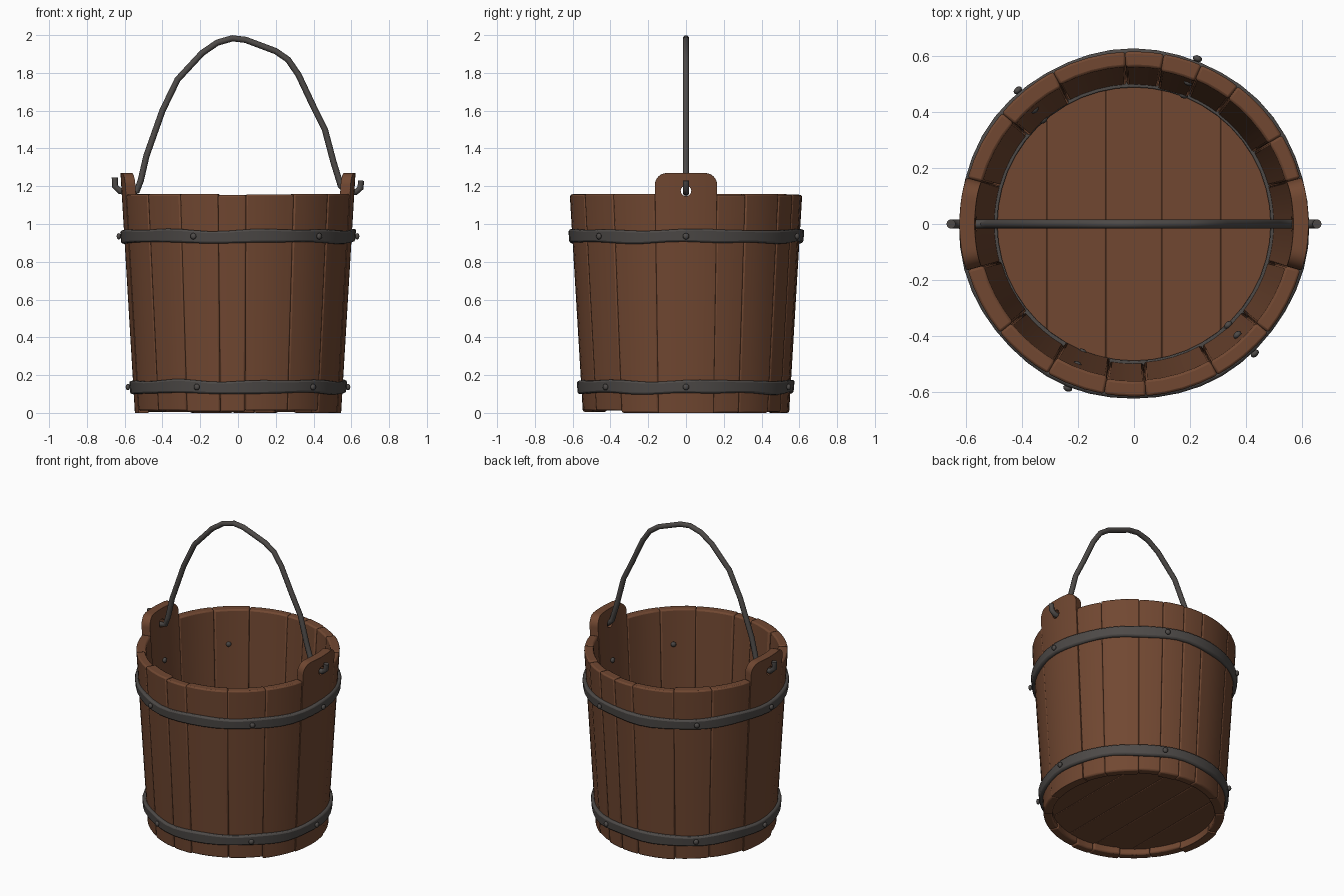
import bpy, bmesh, random
from math import sin, cos, pi, radians, sqrt
from mathutils import Vector, Matrix

random.seed(4)
if "Cube" in bpy.data.objects:
    bpy.data.objects.remove(bpy.data.objects["Cube"], do_unlink=True)


def material(name, rgb):
    mat = bpy.data.materials.new(name)
    mat.use_nodes = True
    mat.diffuse_color = (*rgb, 1)
    bsdf = mat.node_tree.nodes["Principled BSDF"]
    bsdf.inputs["Base Color"].default_value = (*rgb, 1)
    bsdf.inputs["Roughness"].default_value = 0.8
    return mat


WOOD = material("brown wood", (0.165, 0.064, 0.031))
IRON = material("dark iron", (0.075, 0.068, 0.064))


def select(ob):
    bpy.ops.object.select_all(action="DESELECT")
    ob.select_set(True)
    bpy.context.view_layer.objects.active = ob


def finish(name, bm, mat, bevel=0, angle=35):
    bmesh.ops.recalc_face_normals(bm, faces=bm.faces)
    mesh = bpy.data.meshes.new(name)
    bm.to_mesh(mesh)
    bm.free()
    ob = bpy.data.objects.new(name, mesh)
    bpy.context.collection.objects.link(ob)
    mesh.materials.append(mat)
    if bevel:
        mod = ob.modifiers.new("soft edges", "BEVEL")
        mod.width = bevel
        mod.segments = 2
        mod.limit_method = "ANGLE"
        mod.angle_limit = radians(50)
    select(ob)
    bpy.ops.object.shade_smooth_by_angle(angle=radians(angle))
    return ob


def sweep(bm, rings, closed):
    """Join equal cross-sections into a solid."""
    loops = [[bm.verts.new(p) for p in ring] for ring in rings]
    n = len(loops[0])
    pairs = list(zip(loops, loops[1:])) + ([(loops[-1], loops[0])] if closed else [])
    for a, b in pairs:
        for i in range(n):
            j = (i + 1) % n
            bm.faces.new((a[i], a[j], b[j], b[i]))
    if not closed:
        bm.faces.new(loops[0])
        bm.faces.new(loops[-1])


def polar(r, a, z):
    return Vector((r * cos(a), r * sin(a), z))


def wall(z):
    return 0.546 + 0.06 * z


# Staves: tapered wall sections, two of them raised as handle ears
def stave(name, start, end, ear):
    a0, a1 = radians(start), radians(end)
    thick = 0.055 if ear else random.uniform(0.05, 0.066)
    z0 = 0 if ear else random.choice((0, 0, 0.006, 0.012))
    top = 1.27 if ear else 1.16 - random.uniform(0, 0.008)
    steps = 24 if ear else max(3, round((end - start) / 6))
    corner = 0.065
    rings = []
    for i in range(steps + 1):
        t = i / steps
        if ear:
            t = 0.5 - 0.5 * cos(pi * t)
        a = a0 + (a1 - a0) * t
        z1 = top
        if ear:
            side = min(t, 1 - t) * (a1 - a0) * 0.6
            d = max(0, corner - side)
            z1 -= corner - sqrt(corner ** 2 - d ** 2)
        rings.append([polar(wall(z0) - thick, a, z0), polar(wall(z0), a, z0),
                      polar(wall(z1), a, z1), polar(wall(z1) - thick, a, z1)])
    bm = bmesh.new()
    sweep(bm, rings, False)
    ob = finish(name, bm, WOOD, 0.022 if ear else 0.009)
    if ear:
        select(ob)
        bpy.ops.object.modifier_apply(modifier="soft edges")
        bpy.ops.mesh.primitive_cylinder_add(
            vertices=16, radius=0.028, depth=0.3, rotation=(0, pi / 2, 0),
            location=(cos((a0 + a1) / 2) * 0.59, 0, 1.175))
        cutter = bpy.context.object
        mod = ob.modifiers.new("handle hole", "BOOLEAN")
        mod.operation = "DIFFERENCE"
        mod.object = cutter
        select(ob)
        bpy.ops.object.modifier_apply(modifier="handle hole")
        bpy.data.objects.remove(cutter, do_unlink=True)


seams = [-15.5, 15.5, 31, 53, 67, 80, 93, 118, 140, 164.5, 195.5,
         219, 240, 260, 274, 299, 321, 344.5]
for k, (s, e) in enumerate(zip(seams, seams[1:])):
    is_ear = s in (-15.5, 164.5)
    stave("handle_stave_%d" % k if is_ear else "stave_%d" % k, s, e, is_ear)


# Floor: planks clipped to a circle
FLOOR_R = 0.51
cuts = [-FLOOR_R, -0.31, -0.1, 0.1, 0.31, FLOOR_R]
for k, (x0, x1) in enumerate(zip(cuts, cuts[1:])):
    bm = bmesh.new()
    rings = []
    for i in range(9):
        x = x0 + (x1 - x0) * i / 8
        y = max(0.03, sqrt(max(0, FLOOR_R ** 2 - x * x)))
        rings.append([(x, -y, 0.05), (x, y, 0.05), (x, y, 0.1), (x, -y, 0.1)])
    sweep(bm, rings, False)
    finish("floor_plank_%d" % k, bm, WOOD, 0.005)


# Iron hoops: slightly uneven bands
def band(name, z, r_in, r_out, half, wave, bevel):
    rings = []
    for i in range(48):
        a = 2 * pi * i / 48
        dz = wave * (sin(5 * a + z) + 0.6 * sin(9 * a + 2))
        dr = wave * 0.5 * sin(7 * a + 3 * z)
        h = half + wave * 0.5 * sin(8 * a)
        rings.append([polar(r_in, a, z + dz - h), polar(r_out + dr - 0.003, a, z + dz - h),
                      polar(r_out + dr + 0.003, a, z + dz + h), polar(r_in, a, z + dz + h)])
    bm = bmesh.new()
    sweep(bm, rings, True)
    finish(name, bm, IRON, bevel, 50)


band("lower_hoop", 0.137, 0.54, 0.574, 0.034, 0.004, 0.01)
band("upper_hoop", 0.935, 0.59, 0.622, 0.034, 0.004, 0.01)
band("floor_ring", 0.105, 0.487, 0.505, 0.008, 0, 0.003)


# Rivets: domed heads outside and inside the wall
for label, z in (("lower", 0.137), ("upper", 0.935)):
    bm = bmesh.new()
    for deg in (0, 69, 131, 180, 248, 313):
        a = radians(deg)
        for r in (wall(z) + 0.029, wall(z) - 0.062):
            m = (Matrix.Translation(polar(r, a, z)) @ Matrix.Rotation(a, 4, "Z")
                 @ Matrix.Diagonal((0.7, 1, 1, 1)))
            bmesh.ops.create_uvsphere(bm, u_segments=10, v_segments=6, radius=0.017, matrix=m)
    finish(label + "_rivets", bm, IRON, 0, 60)


# Handle: bent iron rod hooked through both ears
path = [(-0.652, 1.245), (-0.652, 1.2), (-0.625, 1.175), (-0.575, 1.165), (-0.535, 1.175),
        (-0.515, 1.23), (-0.485, 1.36), (-0.4, 1.6), (-0.32, 1.765), (-0.19, 1.905),
        (-0.11, 1.96), (-0.03, 1.983), (0.04, 1.975), (0.2, 1.915), (0.265, 1.87),
        (0.32, 1.79), (0.4, 1.62), (0.46, 1.5), (0.505, 1.33), (0.545, 1.2),
        (0.575, 1.17), (0.625, 1.17), (0.648, 1.19), (0.652, 1.23)]
pts = [Vector((x, 0, z)) for x, z in path]
rings = []
for i, p in enumerate(pts):
    d = (pts[min(i + 1, len(pts) - 1)] - pts[max(i - 1, 0)]).normalized()
    side = Vector((-d.z, 0, d.x))
    rings.append([p + (side * cos(t) + Vector((0, 1, 0)) * sin(t)) * 0.0165
                  for t in (2 * pi * j / 10 for j in range(10))])
bm = bmesh.new()
sweep(bm, rings, False)
finish("handle", bm, IRON, 0, 50)
